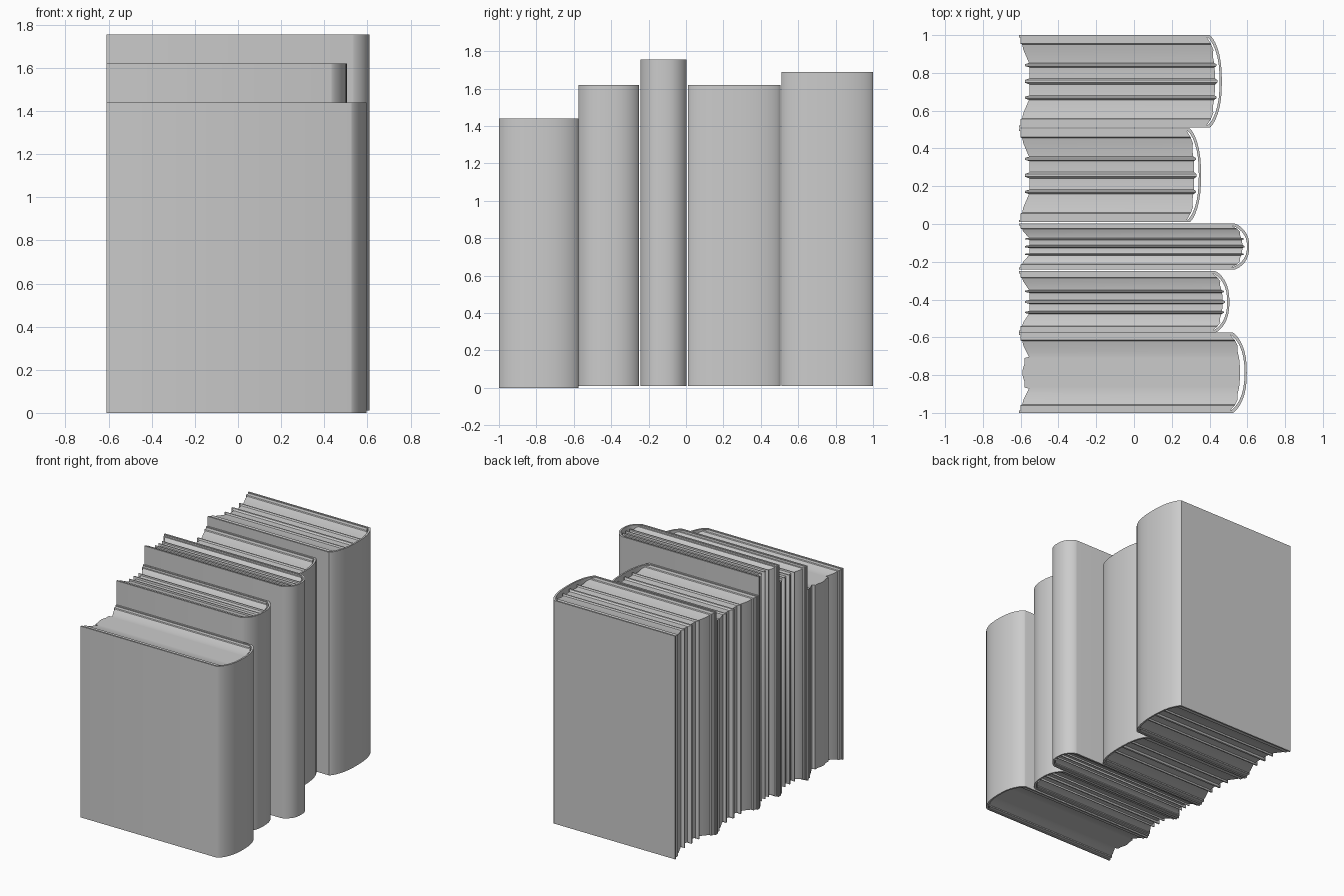
import bpy, bmesh, math

if "Cube" in bpy.data.objects:
    bpy.data.objects.remove(bpy.data.objects["Cube"])

X0 = -0.61      # shared fore-edge line
TH = 0.012      # cover board thickness


def make_object(name, bm, angle):
    bmesh.ops.recalc_face_normals(bm, faces=bm.faces)
    me = bpy.data.meshes.new(name)
    bm.to_mesh(me)
    bm.free()
    ob = bpy.data.objects.new(name, me)
    bpy.context.collection.objects.link(ob)
    bpy.ops.object.select_all(action='DESELECT')
    ob.select_set(True)
    bpy.context.view_layer.objects.active = ob
    bpy.ops.object.shade_smooth_by_angle(angle=math.radians(angle))


def loft(bm, rings, closed):
    # joins equal-size vertex rings with quads
    vs = [[bm.verts.new(p) for p in r] for r in rings]
    n = len(vs[0])
    for a, b in zip(vs, vs[1:] + (vs[:1] if closed else [])):
        for i in range(n):
            j = (i + 1) % n
            bm.faces.new((a[i], a[j], b[j], b[i]))
    if not closed:
        bm.faces.new(vs[0])
        bm.faces.new(vs[-1])


def spine_x(s, x1, bulge):
    # rounded spine, s runs -1..1 across the thickness
    return x1 - bulge + bulge * (1 - abs(s) ** 2.5) ** 0.75


def cover(name, y0, y1, x1, z0, z1, bulge):
    yc, h = (y0 + y1) / 2, (y1 - y0) / 2
    n = 16
    ss = [math.sin(math.pi / 2 * (-1 + 2 * i / n)) for i in range(n + 1)]
    out = [(X0, y0)] + [(spine_x(s, x1, bulge), yc + s * h) for s in ss] + [(X0, y1)]
    hi = h - TH
    inn = [(X0, y0 + TH)] + [(spine_x(s, x1 - TH, bulge), yc + s * hi) for s in ss] + [(X0, y1 - TH)]
    rings = [[(a[0], a[1], z0), (b[0], b[1], z0), (b[0], b[1], z1), (a[0], a[1], z1)]
             for a, b in zip(out, inn)]
    bm = bmesh.new()
    loft(bm, rings, False)
    make_object(name, bm, 35)


# half of the page section: (distance from middle, fore-edge inset, top dip)
HALF = [(1.0, .008, .006), (.86, .008, .006), (.84, .018, .012), (.72, .024, .018),
        (.56, .040, .024), (.42, .054, .027), (.39, .032, .018), (.35, .032, .018),
        (.32, .056, .027), (.24, .058, .029), (.07, .058, .029), (.03, .032, .018)]


def pages(name, y0, y1, x1, z0, z1, bulge, teeth):
    yc, h = (y0 + y1) / 2, (y1 - y0) / 2 - TH
    prof = [(-s, i, d) for s, i, d in HALF] + [(s, i, d) for s, i, d in reversed(HALF)]
    rings = []
    for s, inset, dip in prof:
        if not teeth and abs(s) < .42:
            inset, dip = .030 - .01 * (abs(s) < .1), .027
        y, xs = yc + s * h, X0 + inset
        xe = spine_x(s * .97, x1 - TH - .008, bulge) - .004
        if dip > .02:
            xe -= .012          # scalloped binding behind the spine
        rings.append([(xs, y, z0 + dip), (xe, y, z0 + dip),
                      (xe, y, z1 - dip), (xs, y, z1 - dip)])
    bm = bmesh.new()
    loft(bm, rings, False)
    make_object(name, bm, 35)


# y0, y1, spine x, bottom, top, spine bulge, toothed fore-edge
BOOKS = [(-1.0, -.575, .597, 0, 1.44, .075, False),
         (-.575, -.25, .505, .01, 1.62, .075, True),
         (-.242, .003, .61, .01, 1.755, .08, True),
         (.01, .505, .355, .01, 1.62, .06, True),
         (.51, 1.0, .465, .01, 1.69, .065, True)]
for k, (*dims, teeth) in enumerate(BOOKS, 1):
    cover(f"book_{k}_cover", *dims)
    pages(f"book_{k}_pages", *dims, teeth)
